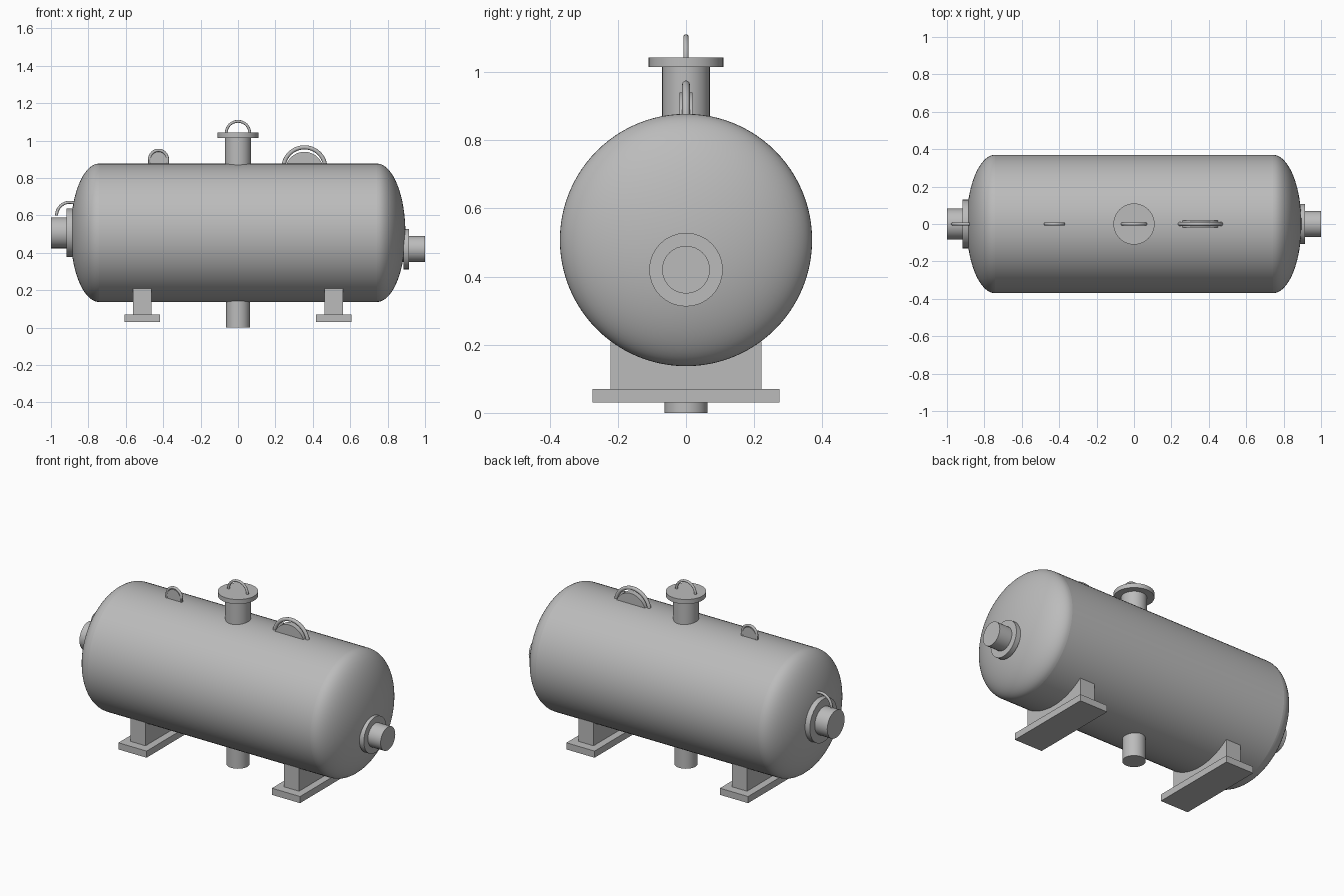
import bpy
import math
from mathutils import Vector, Matrix

if "Cube" in bpy.data.objects:
    bpy.data.objects.remove(bpy.data.objects["Cube"])

steel = bpy.data.materials.new("grey_steel")
STEEL = (0.5, 0.5, 0.5, 1)
steel.diffuse_color = STEEL
steel.use_nodes = True
steel.node_tree.nodes["Principled BSDF"].inputs["Base Color"].default_value = STEEL

R, MID, SEAM, HEAD = 0.37, 0.507, 0.742, 0.153


def finish(name, verts, faces, smooth=30):
    me = bpy.data.meshes.new(name)
    me.from_pydata(verts, [], faces)
    me.materials.append(steel)
    me.validate()
    ob = bpy.data.objects.new(name, me)
    bpy.context.collection.objects.link(ob)
    bpy.ops.object.select_all(action="DESELECT")
    ob.select_set(True)
    bpy.context.view_layer.objects.active = ob
    if smooth:
        bpy.ops.object.shade_smooth_by_angle(angle=math.radians(smooth))
    return ob


def lathe(name, profile, axis, origin=(0, 0, 0), sides=32):
    """Turn (distance, radius) rings about an axis; the ends are capped."""
    rot = Vector((0, 0, 1)).rotation_difference(Vector(axis)).to_matrix()
    verts, faces = [], []
    for d, r in profile:
        for i in range(sides):
            a = math.tau * i / sides
            verts.append(rot @ Vector((r * math.cos(a), r * math.sin(a), d)) + Vector(origin))
    for k in range(len(profile) - 1):
        for i in range(sides):
            j, b = (i + 1) % sides, k * sides
            faces.append((b + i, b + j, b + sides + j, b + sides + i))
    last = (len(profile) - 1) * sides
    faces += [tuple(reversed(range(sides))), tuple(range(last, last + sides))]
    return finish(name, verts, faces)


def box(name, lo, hi):
    verts = [(x, y, z) for x in (lo[0], hi[0]) for y in (lo[1], hi[1]) for z in (lo[2], hi[2])]
    faces = [(0, 1, 3, 2), (4, 6, 7, 5), (0, 4, 5, 1), (2, 3, 7, 6), (0, 2, 6, 4), (1, 5, 7, 3)]
    return finish(name, verts, faces, 0)


def half_ring(name, x, z, major, minor, steps=24, sides=12):
    """Upright arched handle lying in the length-wise plane."""
    verts, faces = [], []
    for k in range(steps + 1):
        a = math.pi * k / steps
        for i in range(sides):
            b = math.tau * i / sides
            r = major + minor * math.cos(b)
            verts.append((x + r * math.cos(a), minor * math.sin(b), z + r * math.sin(a)))
    for k in range(steps):
        for i in range(sides):
            j, b = (i + 1) % sides, k * sides
            faces.append((b + i, b + sides + i, b + sides + j, b + j))
    faces += [tuple(range(sides)), tuple(reversed(range(steps * sides, steps * sides + sides)))]
    return finish(name, verts, faces, 40)


def nozzle(name, origin, axis, pipe, pipe_r, flange, flange_r):
    lathe(name + "_pipe", [(pipe[0], pipe_r), (pipe[1], pipe_r)], axis, origin)
    if flange:
        lathe(name + "_flange", [(flange[0], flange_r), (flange[1], flange_r)], axis, origin)


# Tank shell and domed ends
lathe("tank_shell", [(-SEAM, R), (SEAM, R)], (1, 0, 0), (0, 0, MID), 96)
for side, word in ((1, "left"), (-1, "right")):
    dome = [(SEAM + HEAD * math.sin(t), R * math.cos(t))
            for t in (math.pi / 2 * k / 20 for k in range(20))]
    dome.append((SEAM + HEAD, 0.002))
    lathe(word + "_dome", dome, (side, 0, 0), (0, 0, MID), 96)

# Pipe connections
nozzle("left_nozzle", (0, 0, 0.42), (1, 0, 0), (0.8, 1.0), 0.07, (0.885, 0.915), 0.108)
nozzle("right_nozzle", (0, 0, MID), (-1, 0, 0), (0.8, 1.0), 0.083, (0.885, 0.917), 0.13)
nozzle("top_nozzle", (0, 0, 0), (0, 0, 1), (0.82, 1.03), 0.07, (1.015, 1.042), 0.11)
nozzle("drain", (0, 0, 0), (0, 0, 1), (0, 0.2), 0.063, None, 0)

# Arched handles
half_ring("top_nozzle_handle", 0, 1.04, 0.063, 0.0075)
half_ring("right_nozzle_handle", -0.9, 0.6, 0.07, 0.008)
half_ring("small_lug_handle", -0.425, 0.9, 0.048, 0.008)
half_ring("large_lug_handle", 0.355, 0.852, 0.112, 0.011)

# Lug plates below the arches, with short legs into the shell
lathe("large_lug_plate", [(-0.019, 0.102), (0.019, 0.102)], (0, 1, 0), (0.355, 0, 0.838), 48)
lathe("small_lug_plate", [(-0.006, 0.044), (0.006, 0.044)], (0, 1, 0), (-0.425, 0, 0.895))
for x in (-0.473, -0.377):
    lathe("small_lug_leg", [(0.85, 0.008), (0.9, 0.008)], (0, 0, 1), (x, 0, 0), 12)

# Saddle supports
for x, word in ((-0.512, "right"), (0.512, "left")):
    box(word + "_saddle_web", (x - 0.05, -0.221, 0.065), (x + 0.05, 0.221, 0.21))
    box(word + "_saddle_base", (x - 0.094, -0.274, 0.03), (x + 0.094, 0.274, 0.07))
